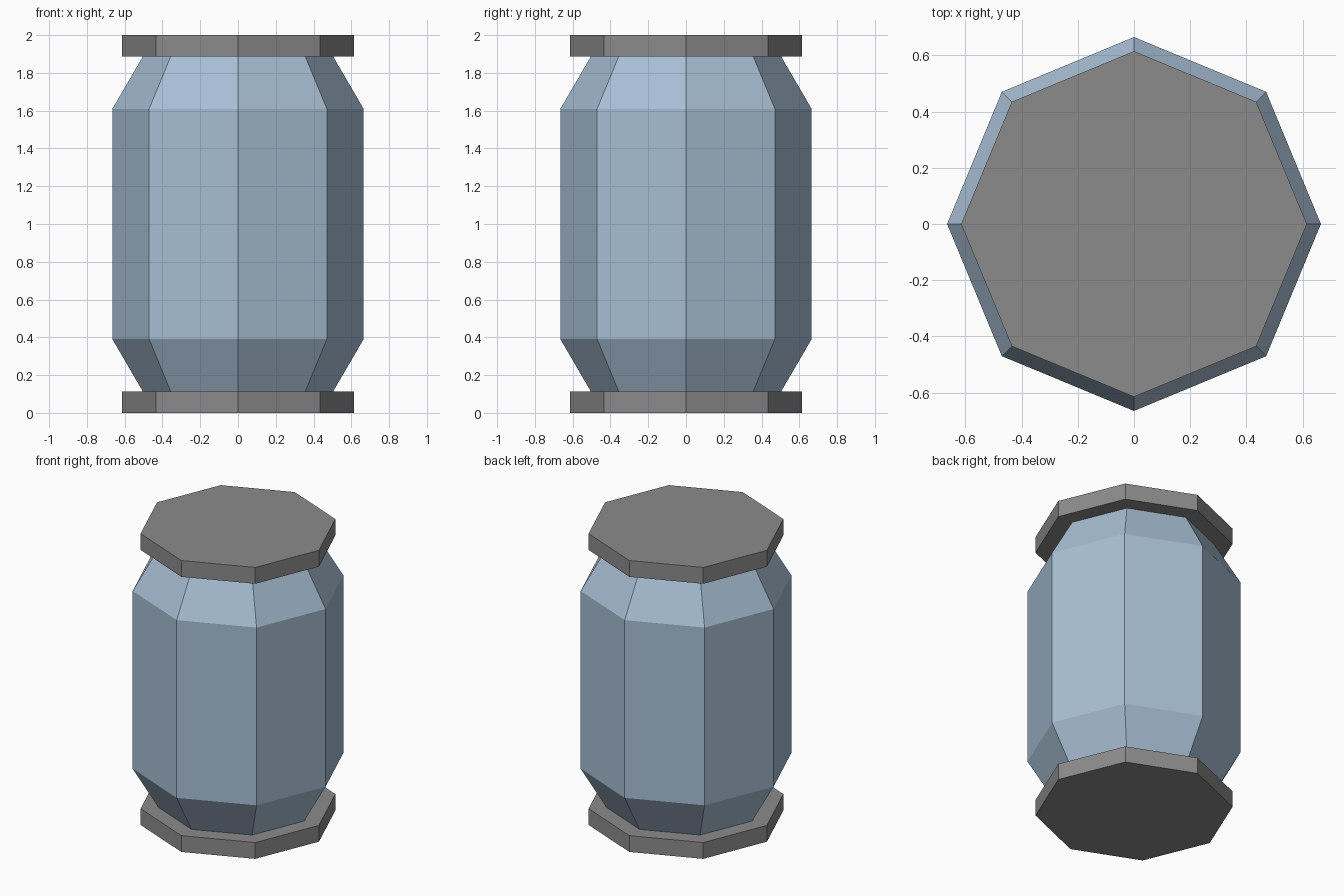
import bpy
import bmesh
from math import cos, sin, tau

cube = bpy.data.objects.get("Cube")
if cube:
    bpy.data.objects.remove(cube, do_unlink=True)

SIDES = 8
HEIGHT = 2.0
CAP_THICKNESS = 0.112
CAP_RADIUS = 0.615


def make_material(name, rgb):
    mat = bpy.data.materials.new(name)
    mat.use_nodes = True
    mat.diffuse_color = (*rgb, 1)
    bsdf = mat.node_tree.nodes["Principled BSDF"]
    bsdf.inputs["Base Color"].default_value = (*rgb, 1)
    bsdf.inputs["Roughness"].default_value = 0.8
    return mat


def lathe(name, profile, mat):
    """Flat-shaded eight-sided solid from (radius, height) pairs, bottom to top."""
    bm = bmesh.new()
    rings = [[bm.verts.new((r * cos(tau * i / SIDES), r * sin(tau * i / SIDES), z))
              for i in range(SIDES)] for r, z in profile]
    for low, high in zip(rings, rings[1:]):
        for i in range(SIDES):
            j = (i + 1) % SIDES
            bm.faces.new((low[i], low[j], high[j], high[i]))
    bm.faces.new(rings[0][::-1])
    bm.faces.new(rings[-1])
    mesh = bpy.data.meshes.new(name)
    bm.to_mesh(mesh)
    bm.free()
    mesh.materials.append(mat)
    obj = bpy.data.objects.new(name, mesh)
    bpy.context.collection.objects.link(obj)
    return obj


glass_blue = make_material("pale_blue", (0.39, 0.52, 0.66))
metal_grey = make_material("mid_grey", (0.26, 0.26, 0.26))

# Body with tapered shoulder and foot
lathe("body", [(0.503, CAP_THICKNESS), (0.665, 0.39),
               (0.665, HEIGHT - 0.39), (0.503, HEIGHT - CAP_THICKNESS)], glass_blue)

# Matching end caps
for name, z in (("bottom_cap", 0), ("top_cap", HEIGHT - CAP_THICKNESS)):
    lathe(name, [(CAP_RADIUS, z), (CAP_RADIUS, z + CAP_THICKNESS)], metal_grey)
